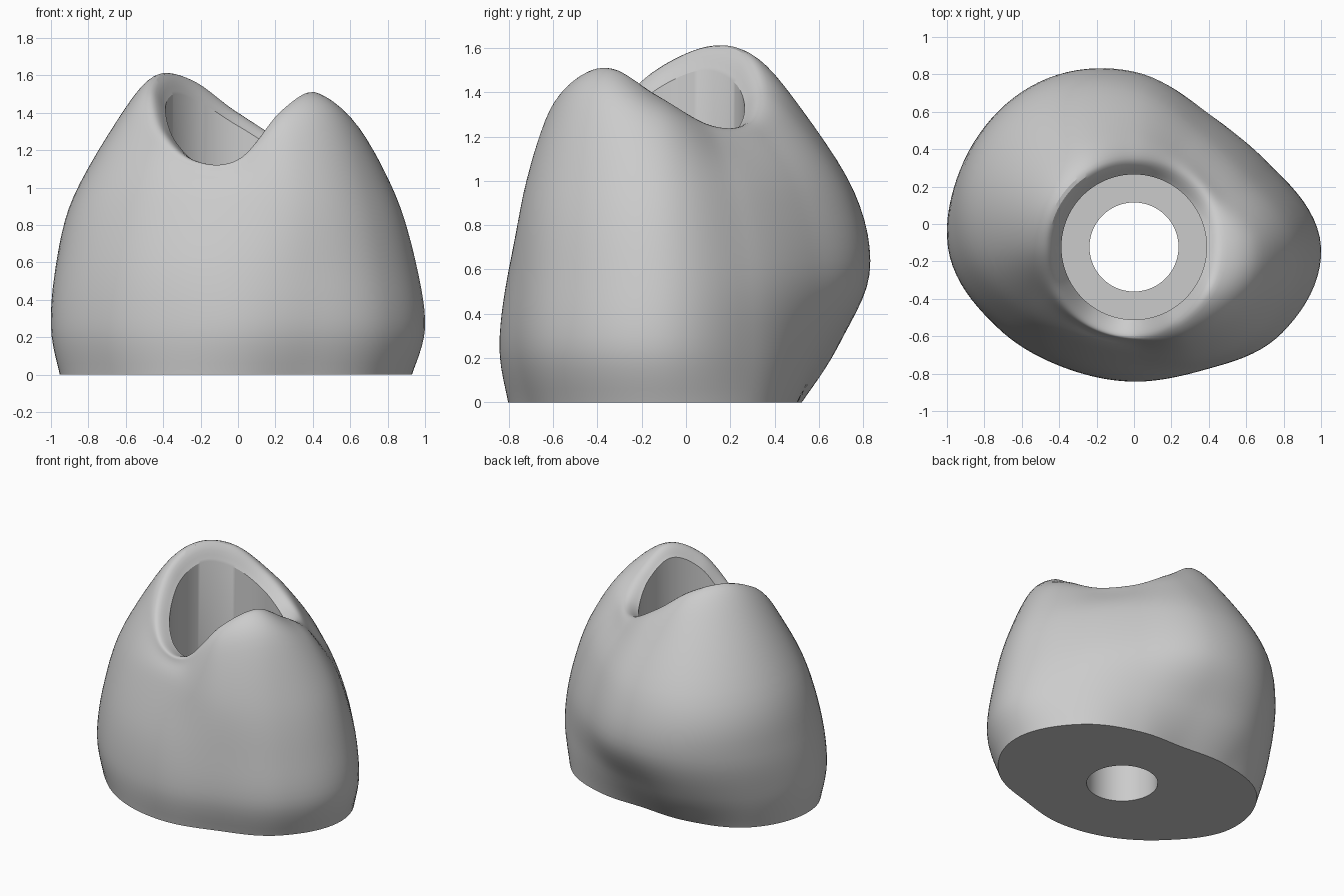
import bpy
import bmesh
import math

default_cube = bpy.data.objects.get("Cube")
if default_cube:
    bpy.data.objects.remove(default_cube, do_unlink=True)

# Shape controls: each list goes round the bore axis in twelve equal steps, starting at +x
BORE_CENTRE_Y = -0.123
BORE_RADIUS, HOLE_RADIUS, LEDGE_HEIGHT = 0.388, 0.238, 0.45
CREST_RADIUS = 0.475
SHOULDER_BASE = 0.95

base_radius = [.93, .84, .7, .63, .735, .915, .95, .81, .72, .68, .69, .84]
lower_radius = [1, .855, .765, .775, .905, .99, .995, .85, .745, .72, .755, .915]
middle_radius = [.955, .835, .815, .935, 1.015, 1.02, .96, .81, .705, .68, .74, .88]
upper_radius = [.845, .72, .715, .855, .955, .945, .855, .695, .59, .58, .69, .8]
shoulder_radius = [.66, .56, .56, .62, .65, .64, .61, .55, .51, .51, .58, .64]
crest_height = [1.38, 1.25, 1.26, 1.4, 1.57, 1.61, 1.51, 1.3, 1.145, 1.15, 1.41, 1.51]
edge_height = [1.34, 1.21, 1.22, 1.33, 1.45, 1.5, 1.42, 1.25, 1.12, 1.11, 1.34, 1.44]

ANGLE_STEPS = 120
PROFILE_STEPS = 6


def spline(a, b, c, d, t):
    """Smooth curve from b to c."""
    return b + 0.5 * t * (c - a + t * (2 * a - 5 * b + 4 * c - d
                                       + t * (3 * (b - c) + d - a)))


def around(values, turn):
    """Value of a control list at a fraction of a full turn."""
    count = len(values)
    position = turn * count
    i = int(position)
    picks = [values[(i + k) % count] for k in (-1, 0, 1, 2)]
    return spline(*picks, position - i)


def smooth_profile(points):
    """Rounded (radius, height) path through the points."""
    padded = [points[0]] + points + [points[-1]]
    path = []
    for i in range(len(points) - 1):
        four = padded[i:i + 4]
        for step in range(PROFILE_STEPS):
            t = step / PROFILE_STEPS
            path.append(tuple(spline(*axis, t) for axis in zip(*four)))
    return path + [points[-1]]


def section(turn):
    """Closed wall section: outside, over the rim, down the stepped bore."""
    crest = around(crest_height, turn)
    shoulder = SHOULDER_BASE + 0.75 * (crest - SHOULDER_BASE)
    outside = smooth_profile([
        (around(base_radius, turn), 0),
        (around(lower_radius, turn), 0.25),
        (around(middle_radius, turn), 0.58),
        (around(upper_radius, turn), SHOULDER_BASE),
        (around(shoulder_radius, turn), shoulder),
        (CREST_RADIUS, crest),
        (BORE_RADIUS, around(edge_height, turn)),
    ])
    bore = [(BORE_RADIUS, LEDGE_HEIGHT), (HOLE_RADIUS, LEDGE_HEIGHT), (HOLE_RADIUS, 0)]
    return outside + bore


# Crown body with two cusps and a stepped bore
bm = bmesh.new()
columns = []
for s in range(ANGLE_STEPS):
    turn = s / ANGLE_STEPS
    angle = math.tau * turn
    columns.append([
        bm.verts.new((r * math.cos(angle), BORE_CENTRE_Y + r * math.sin(angle), z))
        for r, z in section(turn)
    ])
rows = len(columns[0])
for s in range(ANGLE_STEPS):
    here, after = columns[s], columns[(s + 1) % ANGLE_STEPS]
    for k in range(rows):
        n = (k + 1) % rows
        bm.faces.new((here[k], after[k], after[n], here[n]))
bmesh.ops.recalc_face_normals(bm, faces=bm.faces)

mesh = bpy.data.meshes.new("crown_body")
bm.to_mesh(mesh)
bm.free()
crown = bpy.data.objects.new("crown_body", mesh)
bpy.context.collection.objects.link(crown)

# Plain grey material
grey = bpy.data.materials.new("light_grey")
grey.use_nodes = True
colour = (0.6, 0.6, 0.6, 1)
grey.diffuse_color = colour
grey.node_tree.nodes["Principled BSDF"].inputs["Base Color"].default_value = colour
mesh.materials.append(grey)

# Smooth walls with crisp base, ledge and bore edges
bpy.ops.object.select_all(action="DESELECT")
crown.select_set(True)
bpy.context.view_layer.objects.active = crown
bpy.ops.object.shade_smooth_by_angle(angle=math.radians(30))
